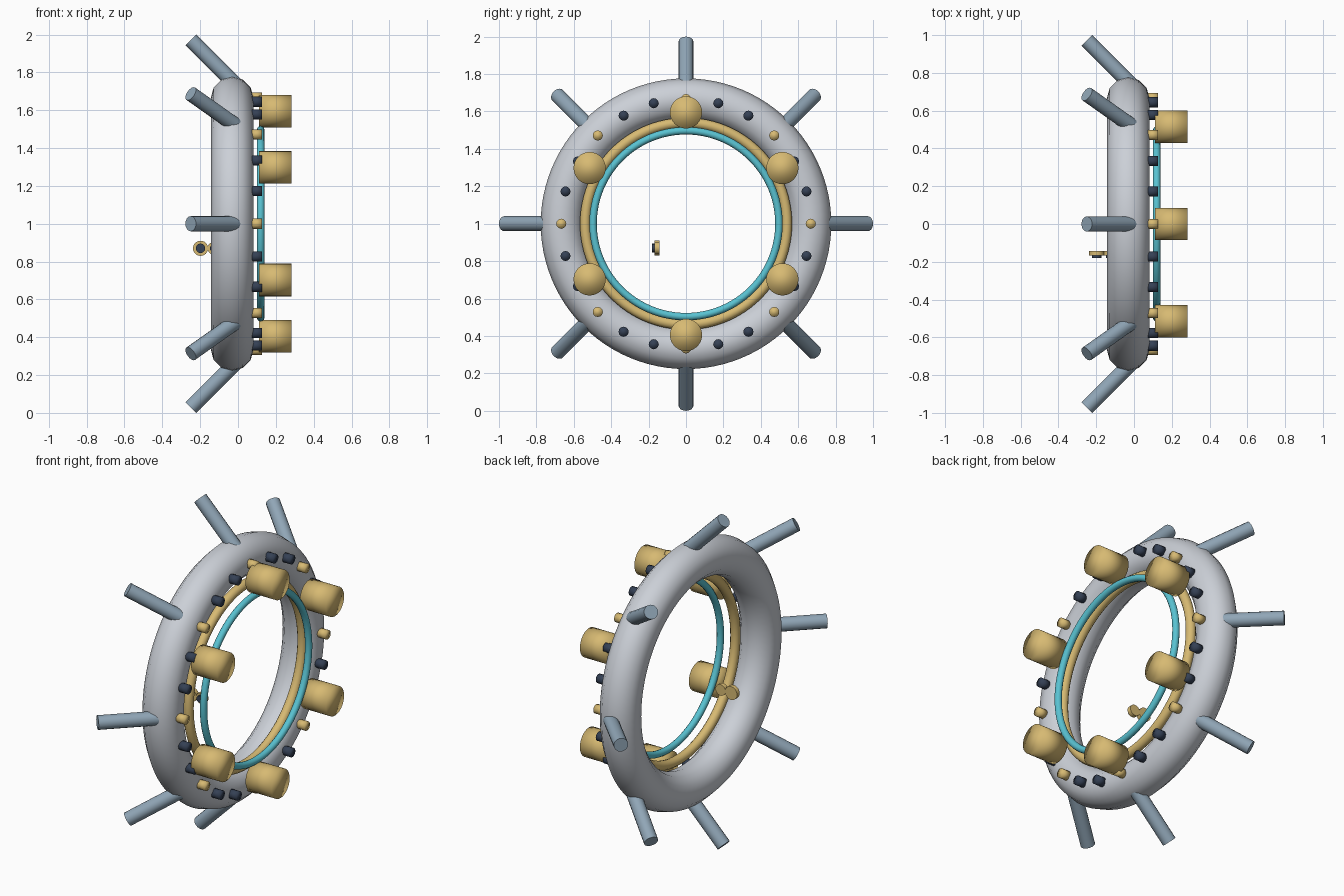
import bpy
from math import cos, sin, radians, pi
from mathutils import Vector

cube = bpy.data.objects.get("Cube")
if cube:
    bpy.data.objects.remove(cube)


def material(name, r, g, b):
    m = bpy.data.materials.new(name)
    m.use_nodes = True
    m.diffuse_color = (r, g, b, 1)
    m.node_tree.nodes["Principled BSDF"].inputs["Base Color"].default_value = (r, g, b, 1)
    return m


SILVER = material("silver grey", 0.60, 0.63, 0.68)
STEEL = material("steel blue", 0.28, 0.38, 0.47)
BRASS = material("brass", 0.68, 0.49, 0.17)
NAVY = material("dark navy", 0.035, 0.052, 0.09)
CYAN = material("cyan", 0.10, 0.54, 0.64)

CENTRE_Z = 1.0


def polar(x, radius, degrees):
    """Point on a circle around the ring's x axis."""
    a = radians(degrees)
    return Vector((x, radius * cos(a), CENTRE_Z + radius * sin(a)))


def finish(name, mat, sharp=True):
    ob = bpy.context.object
    ob.name = name
    ob.data.materials.append(mat)
    if sharp:
        bpy.ops.object.shade_smooth_by_angle(angle=radians(40))
    else:
        bpy.ops.object.shade_smooth()
    return ob


def ring(name, x, major, minor, sides, mat):
    bpy.ops.mesh.primitive_torus_add(
        major_radius=major, minor_radius=minor, major_segments=96,
        minor_segments=sides, location=(x, 0, CENTRE_Z), rotation=(0, pi / 2, 0))
    return finish(name, mat, sharp=False)


def rod(name, start, end, radius, sides, mat, sharp=True):
    """Capped cylinder running from start to end."""
    start, end = Vector(start), Vector(end)
    axis = end - start
    bpy.ops.mesh.primitive_cylinder_add(
        vertices=sides, radius=radius, depth=axis.length, location=(start + end) / 2)
    bpy.context.object.rotation_euler = axis.to_track_quat('Z', 'Y').to_euler()
    return finish(name, mat, sharp)


# Main body and the two slim inner rings
ring("main_ring", -0.031, 0.664, 0.113, 12, SILVER)
ring("brass_ring", 0.05, 0.539, 0.028, 12, BRASS)
ring("glow_ring", 0.12, 0.497, 0.02, 12, CYAN)

# Swept-back spokes around the rim
for i in range(8):
    a = i * 45
    rod(f"spoke_{i + 1}", polar(0, 0.722, a), polar(-0.25, 0.972, a), 0.04, 16, STEEL)

# Large drums on the face
for i in range(6):
    a = 30 + i * 60
    rod(f"drum_{i + 1}", polar(0.11, 0.595, a), polar(0.282, 0.595, a),
        0.086, 32, BRASS, sharp=False)

# Studs: every third one is brass
for i in range(24):
    a = i * 15
    brass = i % 3 == 0
    rod(f"stud_{i + 1}", polar(0.07, 0.667, a), polar(0.128, 0.667, a),
        0.027, 12, BRASS if brass else NAVY, sharp=False)

# Pair of small gauges behind the opening
for name, x, size in (("outer_gauge", -0.198, 0.04), ("inner_gauge", -0.128, 0.033)):
    z = 0.87
    rod(name + "_case", (x, -0.168, z), (x, -0.143, z), size, 24, BRASS)
    rod(name + "_face", (x, -0.181, z), (x, -0.166, z), size * 0.62, 24, NAVY)
